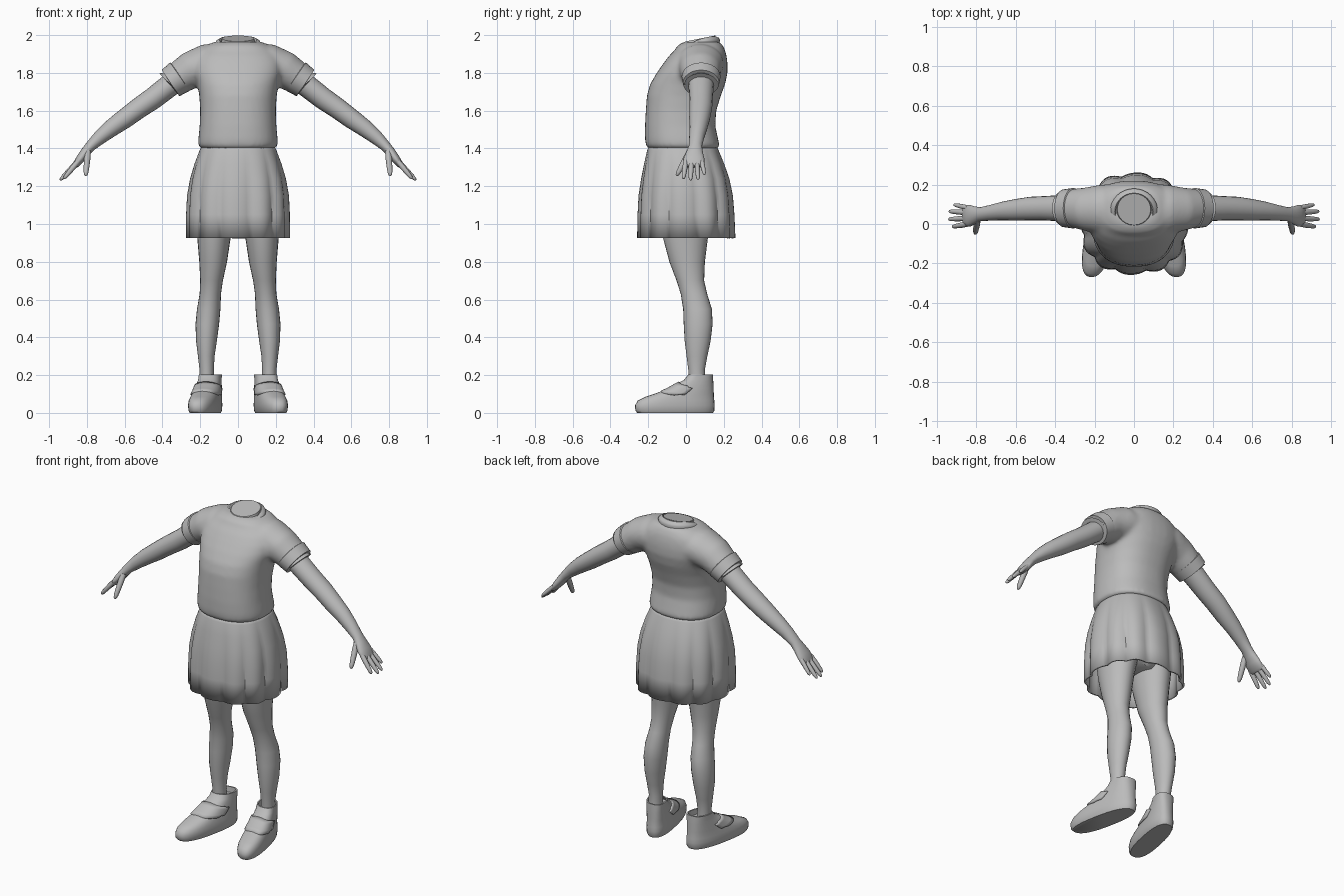
import bpy, bmesh, math
from mathutils import Vector as V

if "Cube" in bpy.data.objects:
    bpy.data.objects.remove(bpy.data.objects["Cube"])

grey = bpy.data.materials.new("soft grey")
grey.diffuse_color = (0.5, 0.5, 0.5, 1)
grey.use_nodes = True
grey.node_tree.nodes["Principled BSDF"].inputs["Base Color"].default_value = grey.diffuse_color
X, Y, Z = V((1, 0, 0)), V((0, 1, 0)), V((0, 0, 1))


def ring(c, u, v, n=24, p=2.0):
    """Superellipse section around c with half axes u and v."""
    out = []
    for i in range(n):
        a = 2 * math.pi * i / n
        s, t = math.cos(a), math.sin(a)
        out.append(V(c) + u * math.copysign(abs(s) ** (2 / p), s) + v * math.copysign(abs(t) ** (2 / p), t))
    return out


def loft(bm, rings, caps=(True, True), closed=True):
    rows = [[bm.verts.new(q) for q in r] for r in rings]
    n = len(rows[0])
    for a, b in zip(rows, rows[1:]):
        for i in range(n if closed else n - 1):
            j = (i + 1) % n
            bm.faces.new((a[i], a[j], b[j], b[i]))
    for flag, row in zip(caps, (rows[0], rows[-1])):
        if flag:
            bm.faces.new(row)


def finish(name, bm, mirror=False, subdiv=0, solid=0, angle=50):
    bmesh.ops.recalc_face_normals(bm, faces=bm.faces)
    me = bpy.data.meshes.new(name)
    bm.to_mesh(me)
    bm.free()
    me.materials.append(grey)
    ob = bpy.data.objects.new(name, me)
    bpy.context.collection.objects.link(ob)
    bpy.context.view_layer.objects.active = ob
    ob.select_set(True)
    bpy.ops.object.shade_smooth_by_angle(angle=math.radians(angle))
    ob.select_set(False)
    if solid:
        m = ob.modifiers.new("thickness", 'SOLIDIFY')
        m.thickness, m.offset = solid, -1
    if subdiv:
        ob.modifiers.new("round", 'SUBSURF').levels = subdiv
        ob.modifiers["round"].render_levels = subdiv
    if mirror:
        ob.modifiers.new("mirror", 'MIRROR').use_mirror_merge = False
    return ob


def upright(rows, n=24, p=2.0):
    """Sections from (z, x0, x1, y0, y1)."""
    return [ring(((a + b) / 2, (c + d) / 2, z), X * (b - a) / 2, Y * (d - c) / 2, n, p)
            for z, a, b, c, d in rows]


def tube(points, n=12):
    """Sections along a path in x/z from (x, y, z, half width in y, half thickness)."""
    out = []
    for i, (x, y, z, w, t) in enumerate(points):
        a, b = points[max(i - 1, 0)], points[min(i + 1, len(points) - 1)]
        d = V((b[0] - a[0], 0, b[2] - a[2])).normalized()
        out.append(ring((x, y, z), Y * w, d.cross(Y) * t, n))
    return out


# shirt: body and sleeves fused into one soft surface
bm = bmesh.new()
body = [(1.40, .195, -.20, .17), (1.415, .211, -.213, .178), (1.45, .21, -.217, .17), (1.52, .203, -.217, .155),
        (1.60, .20, -.213, .16), (1.68, .205, -.207, .185), (1.74, .215, -.19, .207), (1.80, .235, -.155, .22),
        (1.85, .24, -.12, .22), (1.89, .225, -.09, .215), (1.92, .20, -.06, .207), (1.945, .165, -.045, .195),
        (1.965, .125, -.01, .18)]
loft(bm, upright([(z, -w, w, a, b) for z, w, a, b in body], 40, 2.35))
sleeve = [(.08, .075, 1.85, .13, .11), (.17, .075, 1.845, .125, .107), (.25, .075, 1.815, .11, .098),
          (.31, .08, 1.775, .098, .088), (.35, .08, 1.75, .09, .08)]
for s in (1, -1):
    loft(bm, [[V((q.x * s, q.y, q.z)) for q in r] for r in tube(sleeve, 24)])
shirt = finish("shirt", bm)
m = shirt.modifiers.new("fuse", 'REMESH')
m.mode, m.voxel_size, m.use_smooth_shade = 'VOXEL', .012, True
m = shirt.modifiers.new("soften", 'SMOOTH')
m.factor, m.iterations = .5, 7

# sleeve cuffs
bm = bmesh.new()
cuff = [(.305, .08, 1.782, .096, .08), (.308, .08, 1.78, .103, .091), (.357, .08, 1.746, .096, .084),
        (.362, .08, 1.743, .088, .077), (.355, .08, 1.748, .075, .064), (.33, .08, 1.765, .07, .06)]
loft(bm, tube(cuff, 24), (False, True))
finish("sleeve_cuff", bm, mirror=True)


# neckline: collar band dipping at the front, and the neck inside it
def neckline(r, lift, n=32):
    out = []
    for i in range(n):
        a = 2 * math.pi * i / n
        s = math.sin(a)
        out.append(V((r * math.cos(a), .062 + r * .97 * s, 1.958 + .04 * s - .02 * s * s + lift)))
    return out


bm = bmesh.new()
loft(bm, [neckline(.118, -.025), neckline(.122, -.004), neckline(.115, .008), neckline(.098, .016),
          neckline(.092, .01), neckline(.09, -.03)], (False, False))
finish("collar", bm)
bm = bmesh.new()
loft(bm, [ring((0, .06, 1.87), X * .10, Y * .10), ring((0, .065, 1.93), X * .095, Y * .09),
          ring((0, .075, 1.982), X * .085, Y * .08 + Z * .016)])
finish("neck", bm)

# pleated skirt
bm = bmesh.new()
rows = [(1.415, .19, -.195, .16, 0), (1.39, .203, -.205, .172, .004), (1.32, .228, -.22, .20, .012),
        (1.24, .25, -.234, .226, .022), (1.15, .264, -.246, .243, .03), (1.05, .268, -.25, .25, .034),
        (.925, .268, -.252, .255, .036)]
rings = []
for z, w, a, b, amp in rows:
    c = V((0, (a + b) / 2, z))
    base = ring(c, X * w, Y * (b - a) / 2, 96, 2.3)
    rings.append([c + (q - c) * (1 + amp * (2 * abs(math.cos(6 * math.pi * 2 * i / 96 + .4)) - 1.2))
                  for i, q in enumerate(base)])
loft(bm, rings, (False, False))
finish("skirt", bm, solid=.012, angle=40)

# hips hidden under the skirt
bm = bmesh.new()
loft(bm, upright([(1.0, -.12, .12, -.10, .10), (1.05, -.20, .20, -.14, .14), (1.2, -.215, .215, -.16, .17),
                  (1.38, -.18, .18, -.16, .14)]))
finish("hips", bm)

# legs
bm = bmesh.new()
loft(bm, upright([(1.1, .01, .22, -.14, .14), (1.0, .025, .22, -.135, .13), (.92, .04, .215, -.12, .115),
                  (.8, .058, .205, -.088, .10), (.7, .08, .20, -.05, .096), (.63, .09, .203, -.028, .112),
                  (.55, .093, .217, -.015, .137), (.47, .10, .225, -.012, .141), (.38, .112, .222, -.007, .13),
                  (.3, .124, .212, .003, .113), (.23, .128, .204, .012, .10), (.15, .125, .204, .015, .105)]))
finish("leg", bm, mirror=True)

# shoes: (z, half width, y front, y back)
shoe = [(0, .066, -.258, .143), (.012, .072, -.268, .15), (.04, .075, -.27, .152), (.065, .073, -.255, .15),
        (.085, .07, -.215, .148), (.105, .067, -.155, .147), (.13, .064, -.095, .146), (.155, .061, -.05, .145),
        (.175, .059, -.01, .144), (.203, .058, .012, .142)]


def shoe_point(a, z, grow=0.0):
    for lo, hi in zip(shoe, shoe[1:]):
        if z <= hi[0]:
            break
    f = min((z - lo[0]) / (hi[0] - lo[0]), 1)
    w, y0, y1 = (l + (h - l) * f for l, h in zip(lo[1:], hi[1:]))
    s, t = math.cos(a), math.sin(a)
    y = (y0 + y1) / 2 + ((y1 - y0) / 2 + grow) * math.copysign(abs(t) ** .8, t)
    x = .162 - .2 * y + (w + grow) * math.copysign(abs(s) ** .8, s)
    return V((x, y, z))


bm = bmesh.new()
turn = [2 * math.pi * i / 32 for i in range(32)]
levels = [[shoe_point(a, r[0]) for a in turn] for r in shoe]
levels += [[shoe_point(a, .203, -.008) for a in turn], [shoe_point(a, .17, -.012) for a in turn]]
loft(bm, levels)
finish("shoe", bm, mirror=True)

# shoe straps wrap the instep and run back along both sides
bm = bmesh.new()
strap = []
for k in range(5):
    row = []
    for i in range(33):
        e = i / 16 - 1
        a = -math.pi / 2 + e * math.radians(92)
        half = .024 * (1 if abs(e) < .9 else .75)
        row.append(shoe_point(a, .142 - .028 * abs(e) ** 1.5 + half * (k / 2 - 1), .009))
    strap.append(row)
loft(bm, strap, (False, False), closed=False)
finish("shoe_strap", bm, mirror=True, solid=.014)

# arms and palms
bm = bmesh.new()
loft(bm, tube([(.28, .08, 1.79, .07, .06), (.36, .08, 1.735, .067, .06), (.45, .08, 1.665, .062, .058),
               (.53, .078, 1.61, .06, .055), (.60, .072, 1.558, .055, .052), (.67, .066, 1.508, .047, .046),
               (.73, .057, 1.46, .04, .038), (.78, .05, 1.413, .035, .028), (.808, .045, 1.38, .044, .026),
               (.832, .042, 1.348, .055, .024), (.858, .042, 1.314, .055, .018), (.866, .042, 1.304, .045, .01)], 20))
finish("arm", bm, mirror=True)

# fingers and thumb: base point, tip point, radius
fingers = [((.848, -.001, 1.33), (.922, -.014, 1.24), .0135), ((.85, .029, 1.328), (.942, .024, 1.232), .0135),
           ((.85, .058, 1.328), (.94, .064, 1.236), .013), ((.845, .083, 1.335), (.915, .098, 1.262), .012),
           ((.795, .02, 1.385), (.806, -.05, 1.255), .016)]
bm = bmesh.new()
for base, tip, r in fingers:
    b, t = V(base), V(tip)
    d = (t - b).normalized()
    u = d.cross(Y).normalized()
    v = d.cross(u)
    loft(bm, [ring(b.lerp(t, f), u * r * g, v * r * g, 10)
              for f, g in ((0, 1), (.3, 1.05), (.6, .95), (.85, .8), (.96, .55), (1, .2))])
finish("fingers", bm, mirror=True)
